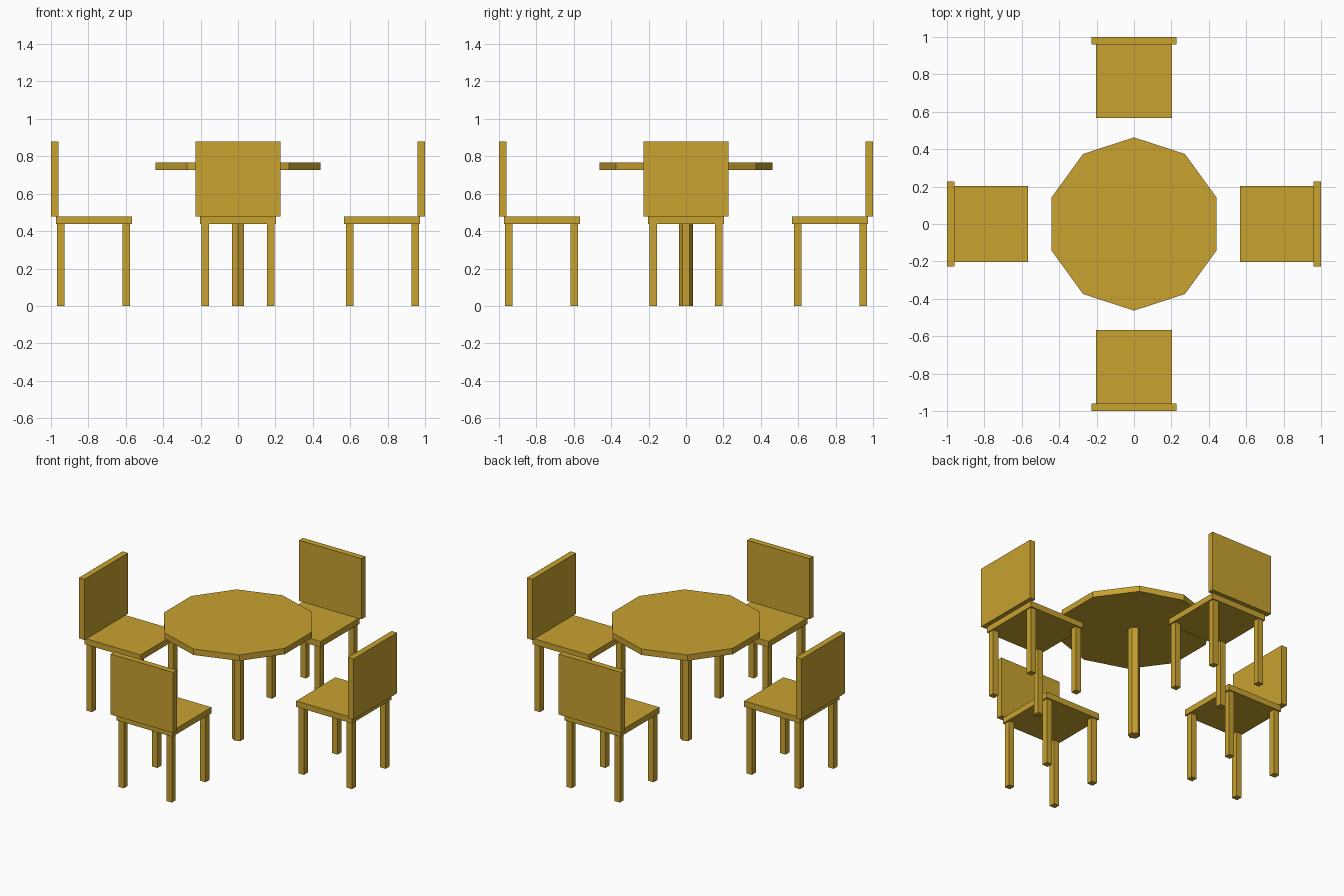
import bpy
import math
from mathutils import Matrix

if "Cube" in bpy.data.objects:
    bpy.data.objects.remove(bpy.data.objects["Cube"])

wood = bpy.data.materials.new("wood")
wood.diffuse_color = (0.58, 0.36, 0.03, 1)
wood.use_nodes = True
wood.node_tree.nodes["Principled BSDF"].inputs["Base Color"].default_value = wood.diffuse_color


def box(name, x, y, z, turn):
    """Box from (min, max) ranges, turned about the table axis."""
    size = [b - a for a, b in (x, y, z)]
    centre = [(a + b) / 2 for a, b in (x, y, z)]
    bpy.ops.mesh.primitive_cube_add(size=1)
    obj = bpy.context.object
    obj.name = name
    obj.data.transform(Matrix.Rotation(turn, 4, 'Z')
                       @ Matrix.Translation(centre)
                       @ Matrix.Diagonal((*size, 1)))
    obj.data.materials.append(wood)


def prism(name, sides, radius, z0, z1):
    """Flat-sided prism with a corner pointing along y."""
    bpy.ops.mesh.primitive_cylinder_add(vertices=sides, radius=radius,
                                        depth=z1 - z0,
                                        location=(0, 0, (z0 + z1) / 2))
    obj = bpy.context.object
    obj.name = name
    obj.data.materials.append(wood)


# Table: ten-sided top on a six-sided post
prism("table_top", 10, 0.463, 0.727, 0.766)
prism("table_post", 6, 0.037, 0, 0.727)

# Four chairs facing the table
for i, side in enumerate(("right", "back", "left", "front")):
    turn = i * math.pi / 2
    box(f"{side}_chair_seat", (0.567, 0.974), (-0.204, 0.204), (0.438, 0.477), turn)
    box(f"{side}_chair_backrest", (0.96, 1.0), (-0.227, 0.227), (0.479, 0.878), turn)
    for place, x in (("inner", 0.597), ("outer", 0.947)):
        for hand, y in (("a", -0.175), ("b", 0.175)):
            box(f"{side}_chair_{place}_leg_{hand}", (x - 0.02, x + 0.02),
                (y - 0.02, y + 0.02), (0, 0.438), turn)
